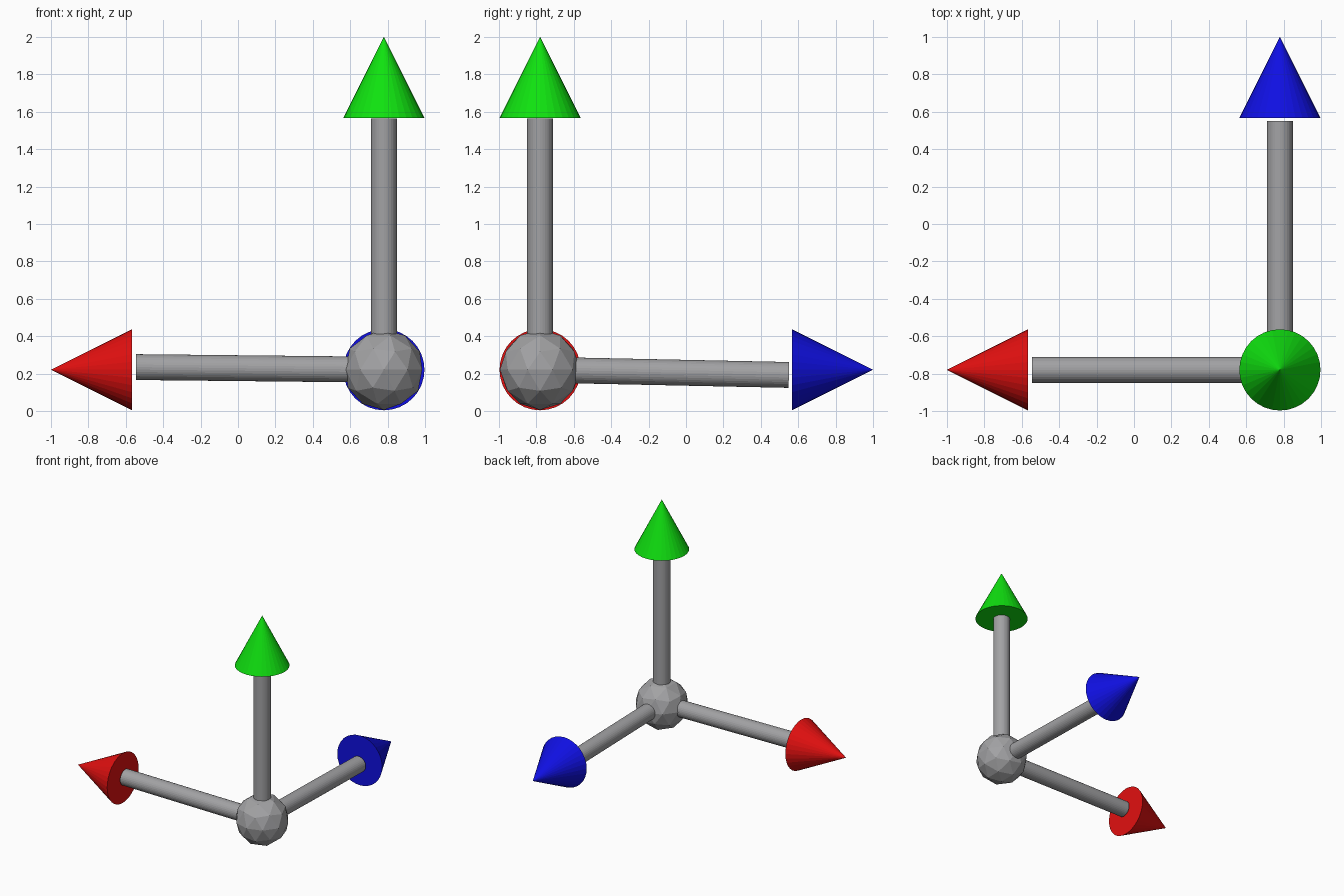
import bpy
from mathutils import Vector

if "Cube" in bpy.data.objects:
    bpy.data.objects.remove(bpy.data.objects["Cube"])

HUB = Vector((0.78, -0.78, 0.221))
HEAD_R, HEAD_L, SHAFT_R = 0.217, 0.434, 0.069


def material(name, rgb):
    m = bpy.data.materials.new(name)
    m.diffuse_color = (*rgb, 1.0)
    m.use_nodes = True
    m.node_tree.nodes["Principled BSDF"].inputs["Base Color"].default_value = m.diffuse_color
    return m


grey = material("grey", (0.36, 0.36, 0.37))
red = material("red", (0.76, 0.005, 0.005))
green = material("green", (0.005, 0.76, 0.005))
blue = material("blue", (0.005, 0.005, 0.76))


def finish(name, mat):
    obj = bpy.context.object
    obj.name = name
    obj.data.materials.append(mat)
    return obj


def rod(name, start, end, r1, r2, mat):
    """Cylinder (r1 == r2) or cone running from start to end."""
    start, end = Vector(start), Vector(end)
    axis = end - start
    bpy.ops.mesh.primitive_cone_add(
        vertices=32, radius1=r1, radius2=r2, depth=axis.length,
        location=(start + end) / 2,
        rotation=axis.to_track_quat('Z', 'Y').to_euler())
    return finish(name, mat)


# Faceted ball at the corner
bpy.ops.mesh.primitive_ico_sphere_add(subdivisions=2, radius=0.215, location=HUB)
finish("hub_ball", grey)

# Arrows: name, direction, tip distance, shaft end (slightly tilted), colour
arrows = [
    ("left", Vector((-1, 0, 0)), 1.78, Vector((-0.545, -0.78, 0.235)), red),
    ("up", Vector((0, 0, 1)), 1.779, Vector((0.78, -0.78, 1.563)), green),
    ("back", Vector((0, 1, 0)), 1.78, Vector((0.78, 0.55, 0.193)), blue),
]
for name, d, reach, shaft_end, mat in arrows:
    tip = HUB + d * reach
    rod(name + "_shaft", HUB, shaft_end, SHAFT_R, SHAFT_R, grey)
    rod(name + "_arrowhead", tip - d * HEAD_L, tip, HEAD_R, 0.0, mat)
